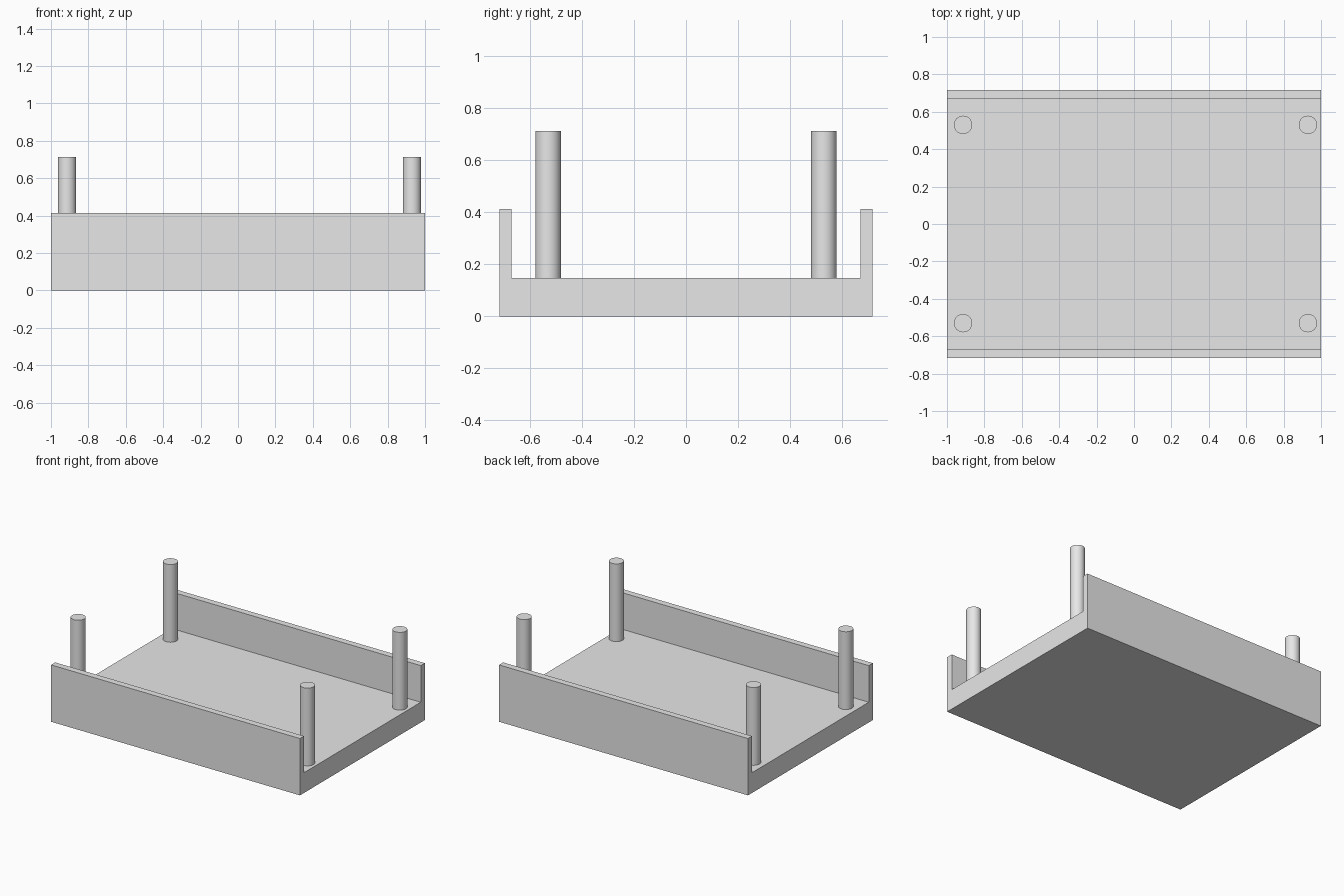
import bpy
import bmesh

if "Cube" in bpy.data.objects:
    bpy.data.objects.remove(bpy.data.objects["Cube"])

grey = bpy.data.materials.new("light grey")
grey.diffuse_color = (0.8, 0.8, 0.8, 1)
grey.use_nodes = True
grey.node_tree.nodes["Principled BSDF"].inputs["Base Color"].default_value = grey.diffuse_color


def add_object(name, bm):
    bmesh.ops.recalc_face_normals(bm, faces=bm.faces[:])
    mesh = bpy.data.meshes.new(name)
    bm.to_mesh(mesh)
    bm.free()
    mesh.materials.append(grey)
    obj = bpy.data.objects.new(name, mesh)
    bpy.context.collection.objects.link(obj)
    return obj


# Tray: U-shaped section (floor and two side walls) extruded along x
half_depth, inner, floor, wall_top = 0.717, 0.67, 0.147, 0.413
half = [(half_depth, 0), (half_depth, wall_top), (inner, wall_top), (inner, floor)]
section = half + [(-y, z) for y, z in reversed(half)]
bm = bmesh.new()
face = bm.faces.new([bm.verts.new((-1, y, z)) for y, z in section])
ext = bmesh.ops.extrude_face_region(bm, geom=[face], use_keep_orig=True)
verts = [v for v in ext["geom"] if isinstance(v, bmesh.types.BMVert)]
bmesh.ops.translate(bm, verts=verts, vec=(2, 0, 0))
add_object("tray", bm)

# Four round posts standing on the floor
post_top, radius = 0.712, 0.049
for x, side in ((-0.914, "left"), (0.93, "right")):
    for y, end in ((-0.53, "front"), (0.53, "back")):
        bpy.ops.mesh.primitive_cylinder_add(
            vertices=48, radius=radius, depth=post_top - floor,
            location=(x, y, (post_top + floor) / 2))
        post = bpy.context.object
        post.name = f"post_{end}_{side}"
        post.data.materials.append(grey)
        bpy.ops.object.shade_smooth_by_angle()
